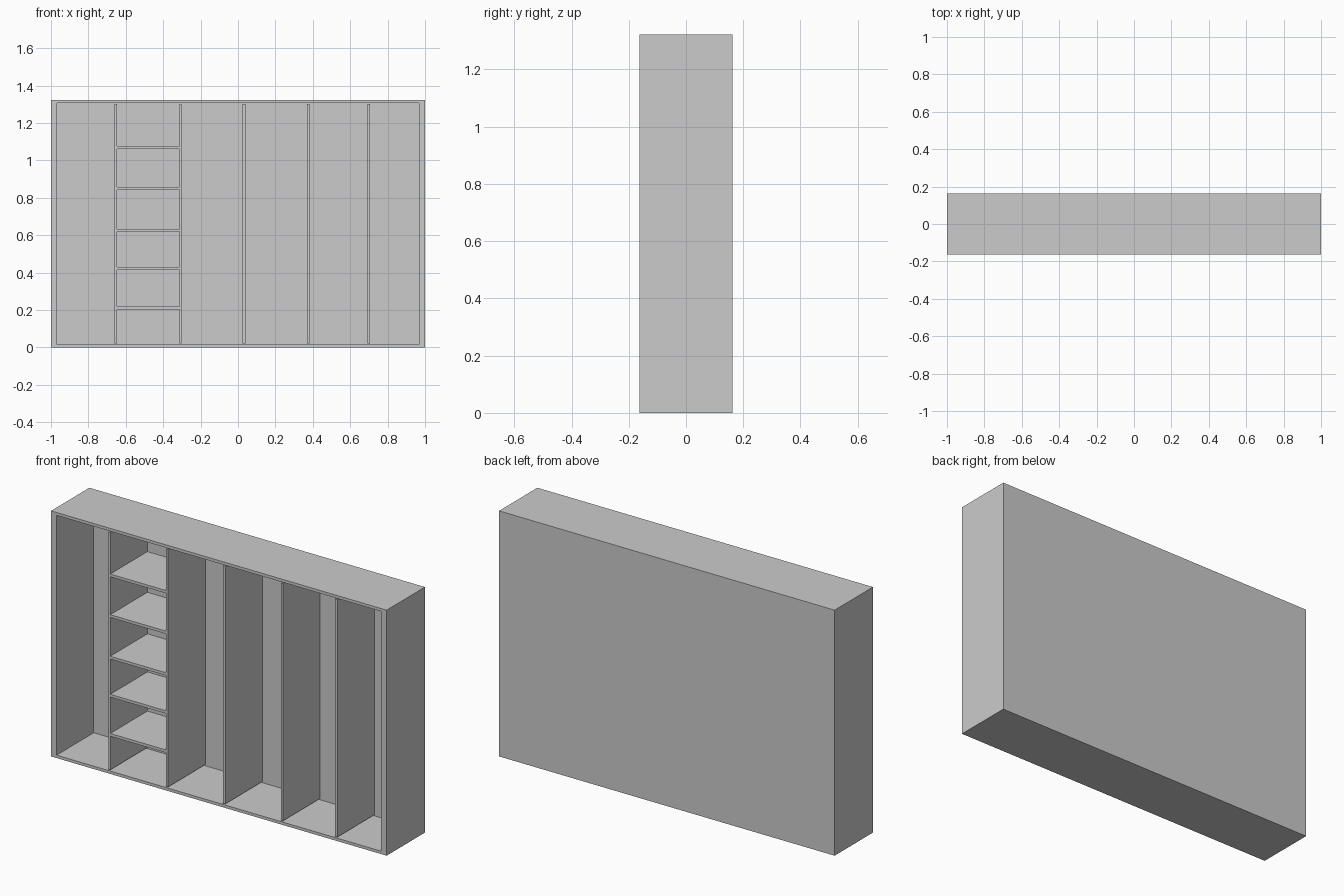
import bpy, bmesh
from mathutils import Vector

if "Cube" in bpy.data.objects:
    bpy.data.objects.remove(bpy.data.objects["Cube"])

W, D, H = 2.0, 0.326, 1.323        # overall size
SIDE, RAIL, BACK = 0.033, 0.022, 0.01  # side, top/bottom and back thickness
X_IN = W / 2 - SIDE
Z0, Z1 = RAIL, H - RAIL
Y0, Y1 = -D / 2, D / 2 - BACK


def finish(name, bm):
    bmesh.ops.recalc_face_normals(bm, faces=bm.faces)
    mesh = bpy.data.meshes.new(name)
    bm.to_mesh(mesh)
    bm.free()
    obj = bpy.data.objects.new(name, mesh)
    bpy.context.collection.objects.link(obj)
    return obj


def box_mesh(x0, x1, y0, y1, z0, z1):
    bm = bmesh.new()
    bmesh.ops.create_cube(bm, size=1)
    bmesh.ops.scale(bm, vec=(x1 - x0, y1 - y0, z1 - z0), verts=bm.verts)
    bmesh.ops.translate(bm, vec=((x0 + x1) / 2, (y0 + y1) / 2, (z0 + z1) / 2), verts=bm.verts)
    return bm


# Carcass: one solid block, hollowed from the front
bm = box_mesh(-W / 2, W / 2, -D / 2, D / 2, 0, H)
front = min(bm.faces, key=lambda f: f.calc_center_median().y)
bmesh.ops.inset_individual(bm, faces=[front], thickness=RAIL)
for v in front.verts:
    v.co.x = X_IN if v.co.x > 0 else -X_IN
pocket = bmesh.ops.extrude_discrete_faces(bm, faces=[front])["faces"][0]
bmesh.ops.translate(bm, vec=Vector((0, D - BACK, 0)), verts=pocket.verts)
finish("carcass", bm)

# Upright dividers, flush with the front
dividers = [(-0.659, -0.647), (-0.314, -0.302), (0.024, 0.039), (0.369, 0.382), (0.692, 0.707)]
for i, (x0, x1) in enumerate(dividers, 1):
    finish(f"divider_{i}", box_mesh(x0, x1, Y0, Y1, Z0, Z1))

# Shelves in the second bay
for i, top in enumerate([0.218, 0.429, 0.634, 0.858, 1.077], 1):
    finish(f"shelf_{i}", box_mesh(dividers[0][1], dividers[1][0], Y0, Y1, top - 0.015, top))
